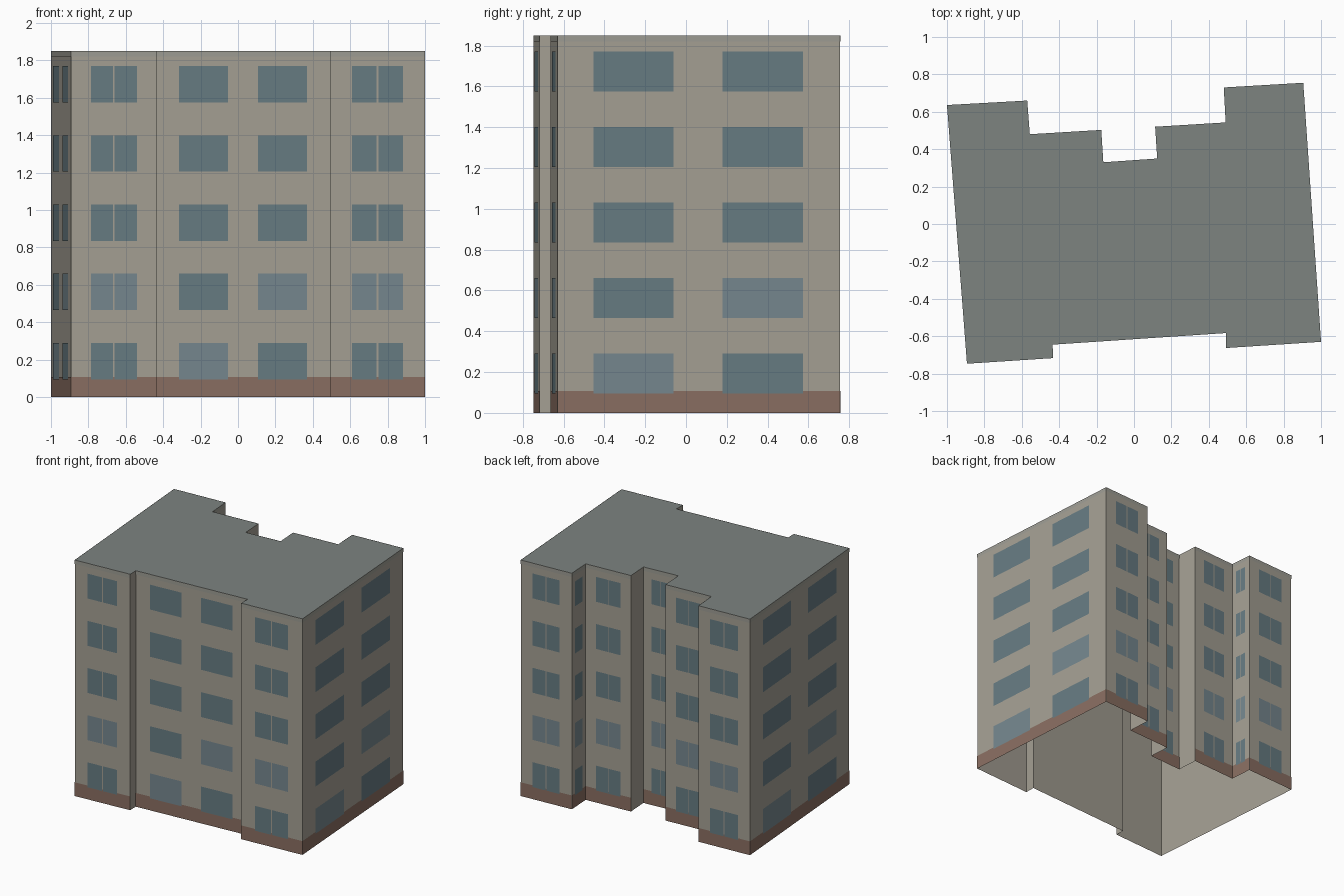
import bpy, bmesh
from mathutils import Vector

if "Cube" in bpy.data.objects:
    bpy.data.objects.remove(bpy.data.objects["Cube"])

H = 1.85
# footprint, counter-clockwise from the front left corner
PLAN = [Vector(p) for p in [
    (-0.893, -0.747), (-0.433, -0.717), (-0.435, -0.645), (0.492, -0.583),
    (0.492, -0.663), (1.0, -0.63), (0.905, 0.755), (0.48, 0.73),
    (0.49, 0.543), (0.113, 0.52), (0.124, 0.35), (-0.164, 0.33),
    (-0.175, 0.503), (-0.557, 0.48), (-0.571, 0.66), (-1.0, 0.636)]]
EDGES = list(zip(PLAN, PLAN[1:] + PLAN[:1]))
BLANK = {1, 3, 9, 11}          # plain return walls
WIDE = {2, 5, 15}              # walls with two separate windows per floor


def make_mat(name, rgb):
    m = bpy.data.materials.new(name)
    m.diffuse_color = (*rgb, 1)
    m.use_nodes = True
    m.node_tree.nodes["Principled BSDF"].inputs["Base Color"].default_value = m.diffuse_color
    return m


def make_object(name, faces, mat):
    bm = bmesh.new()
    for f in faces:
        bm.faces.new([bm.verts.new(c) for c in f])
    bmesh.ops.remove_doubles(bm, verts=bm.verts, dist=1e-5)
    me = bpy.data.meshes.new(name)
    bm.to_mesh(me)
    bm.free()
    me.materials.append(mat)
    ob = bpy.data.objects.new(name, me)
    bpy.context.collection.objects.link(ob)
    return ob


def panel(edge, t0, t1, z0, z1, off=0.0):
    """Upright quad on a wall between fractions t0 and t1, pushed outwards."""
    a, b = edge
    d = (b - a).normalized()
    n = Vector((d.y, -d.x)) * off
    p, q = a.lerp(b, t0) + n, a.lerp(b, t1) + n
    return [(p.x, p.y, z0), (q.x, q.y, z0), (q.x, q.y, z1), (p.x, p.y, z1)]


wall_mat = make_mat("wall", (0.376, 0.352, 0.296))
roof_mat = make_mat("roof", (0.205, 0.227, 0.216))
base_mat = make_mat("base", (0.254, 0.159, 0.122))
trim_mat = make_mat("trim", (0.34, 0.335, 0.295))
glass_mat = make_mat("glass", (0.136, 0.202, 0.227))
pale_mat = make_mat("pale_glass", (0.181, 0.246, 0.275))

# wall shell (open underneath) and flat roof
make_object("walls", [panel(e, 0, 1, 0, H) for e in EDGES], wall_mat)
make_object("roof", [[(p.x, p.y, H) for p in PLAN]], roof_mat)

# base band, top trim and windows on every decorated wall
base, trim, glass, pale = [], [], [], []
for i, e in enumerate(EDGES):
    if i in BLANK:
        continue
    base.append(panel(e, 0, 1, 0, 0.108, 0.001))
    trim.append(panel(e, 0, 1, 1.82, H, 0.001))
    spans = [(0.128, 0.411), (0.584, 0.868)] if i in WIDE else [(0.23, 0.49), (0.508, 0.767)]
    for floor in range(5):
        z = 0.095 + 0.37 * floor
        for k, (t0, t1) in enumerate(spans):
            light = (floor == 1 and (k == 1 or i not in WIDE)) or (floor == 0 and k == 0 and i in WIDE)
            (pale if light else glass).append(panel(e, t0, t1, z, z + 0.195, 0.002))

make_object("base_band", base, base_mat)
make_object("top_trim", trim, trim_mat)
make_object("windows", glass, glass_mat)
make_object("pale_windows", pale, pale_mat)
